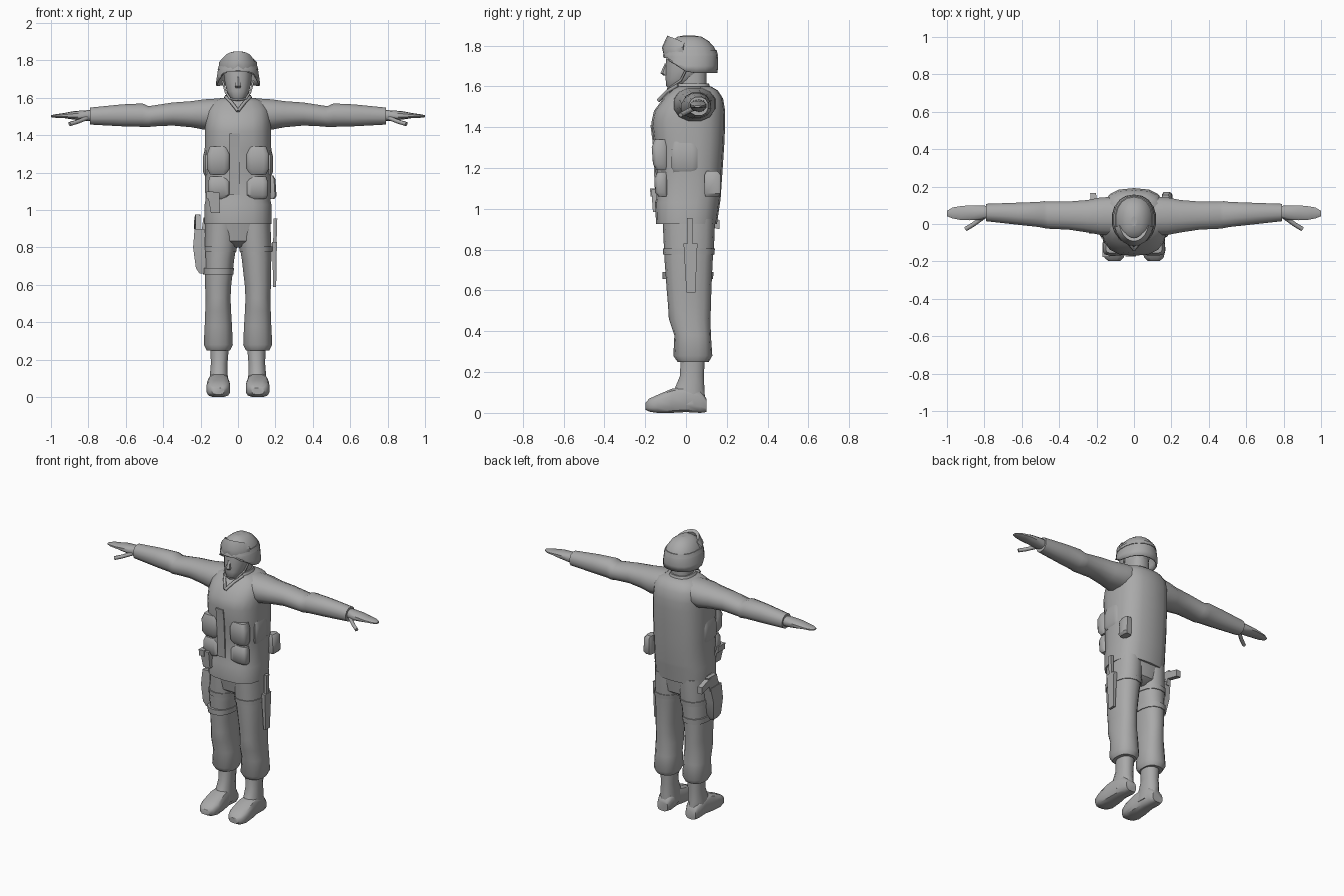
import bpy, bmesh, math

grey = bpy.data.materials.new("plain grey")
grey.diffuse_color = (0.4, 0.4, 0.4, 1)


def finish(ob, mirror=False, angle=40):
    bpy.ops.object.select_all(action='DESELECT')
    ob.select_set(True)
    bpy.context.view_layer.objects.active = ob
    ob.data.materials.append(grey)
    if ob.type == 'MESH':
        bpy.ops.object.shade_smooth_by_angle(angle=math.radians(angle))
    if mirror:
        ob.modifiers.new("mirror", 'MIRROR').use_clip = False
    return ob


def loft(name, axis, rings, n=14, p=2.5, mirror=False, caps=True, clamp=None):
    """Skin rounded rings (position, a0, a1, b0, b1) stacked along an axis."""
    bm = bmesh.new()
    angs = [2 * math.pi * (i + 0.5) / n for i in range(n)]
    f = lambda v: math.copysign(abs(v) ** (2 / p), v)
    m = f(math.cos(angs[0]))
    rows = []
    for t, a0, a1, b0, b1 in rings:
        row = []
        for g in angs:
            a = (a0 + a1) / 2 + (a1 - a0) / 2 * f(math.cos(g)) / m
            b = (b0 + b1) / 2 + (b1 - b0) / 2 * f(math.sin(g)) / m
            co = {'x': (t, a, b), 'y': (a, t, b), 'z': (a, b, t)}[axis]
            row.append(bm.verts.new(clamp(co) if clamp else co))
        rows.append(row)
    for r, s in zip(rows, rows[1:]):
        for i in range(n):
            j = (i + 1) % n
            bm.faces.new((r[i], r[j], s[j], s[i]))
    if caps:
        bm.faces.new(rows[0])
        bm.faces.new(rows[-1])
    bmesh.ops.recalc_face_normals(bm, faces=bm.faces)
    me = bpy.data.meshes.new(name)
    bm.to_mesh(me)
    bm.free()
    ob = bpy.data.objects.new(name, me)
    bpy.context.collection.objects.link(ob)
    return finish(ob, mirror)


def box(name, axis, rings, mirror=False):
    return loft(name, axis, rings, n=4, p=200, mirror=mirror)


def tube(name, pts, radius, mirror=False):
    cu = bpy.data.curves.new(name, 'CURVE')
    cu.dimensions = '3D'
    cu.bevel_depth = radius
    cu.bevel_resolution = 1
    cu.use_fill_caps = True
    sp = cu.splines.new('POLY')
    sp.points.add(len(pts) - 1)
    for q, c in zip(sp.points, pts):
        q.co = (*c, 1)
    ob = bpy.data.objects.new(name, cu)
    bpy.context.collection.objects.link(ob)
    return finish(ob, mirror)


# Jacket body with flared hem
loft("jacket", 'z', [
    (0.925, -.178, .178, -.145, .15), (1.03, -.178, .178, -.15, .165),
    (1.05, -.174, .174, -.143, .168), (1.20, -.178, .178, -.148, .178),
    (1.32, -.178, .178, -.155, .186), (1.42, -.176, .176, -.168, .19),
    (1.48, -.174, .174, -.155, .19), (1.54, -.168, .168, -.11, .18),
    (1.58, -.14, .14, -.07, .155), (1.60, -.09, .09, -.05, .12)], n=18, p=2.7)
loft("collar", 'z', [(1.57, -.09, .09, -.075, .125), (1.615, -.068, .068, -.05, .11)])
tube("lapel", [(0, -.135, 1.53), (.035, -.092, 1.575), (.065, -.04, 1.605)], .009, True)

# Vest pouches and front flap
loft("chest_pouch", 'z', [(1.19, .06, .15, -.145, -.09), (1.22, .045, .165, -.162, -.09),
     (1.30, .045, .165, -.168, -.09), (1.34, .06, .15, -.155, -.09)], n=12, p=4, mirror=True)
loft("belly_pouch", 'z', [(1.06, .06, .15, -.135, -.09), (1.08, .045, .16, -.152, -.09),
     (1.15, .045, .16, -.155, -.09), (1.18, .06, .15, -.14, -.09)], n=12, p=4, mirror=True)
loft("side_pouch", 'z', [(1.18, .14, .176, -.06, .05), (1.20, .14, .186, -.07, .06),
     (1.29, .14, .186, -.07, .06), (1.33, .14, .176, -.06, .05)], n=12, p=4, mirror=True)
box("front_flap", 'z', [(1.08, -.045, .01, -.152, -.1), (1.32, -.045, .01, -.163, -.1),
                        (1.41, -.045, .01, -.174, -.1)])

# Sleeves, cuffs and hands
loft("sleeve", 'x', [
    (.10, -.06, .145, 1.44, 1.597), (.18, -.058, .142, 1.43, 1.592),
    (.25, -.045, .128, 1.443, 1.582), (.35, -.03, .12, 1.452, 1.575),
    (.46, -.025, .12, 1.447, 1.558), (.48, -.022, .122, 1.443, 1.556),
    (.51, -.016, .118, 1.445, 1.57), (.62, -.004, .114, 1.448, 1.565),
    (.79, .015, .108, 1.457, 1.548)], n=12, p=2.2, mirror=True)
loft("hand", 'x', [
    (.77, .035, .095, 1.475, 1.535), (.82, .022, .1, 1.478, 1.532),
    (.88, .02, .1, 1.485, 1.528), (.93, .022, .095, 1.492, 1.518),
    (.97, .03, .088, 1.493, 1.513), (1.0, .042, .07, 1.497, 1.507)], n=10, mirror=True)
tube("thumb", [(.80, .04, 1.495), (.86, -.003, 1.472), (.90, -.027, 1.46)], .012, True)

# Head
loft("neck", 'z', [(1.55, -.062, .062, -.035, .1), (1.70, -.058, .058, -.03, .1)], n=12)
loft("face", 'z', [
    (1.588, -.026, .026, -.085, -.04), (1.603, -.042, .042, -.096, 0),
    (1.635, -.06, .06, -.098, .05), (1.68, -.07, .07, -.1, .1),
    (1.72, -.074, .074, -.096, .11), (1.78, -.074, .074, -.09, .11)], n=14, p=2.3)
loft("nose", 'z', [(1.653, -.012, .012, -.108, -.08), (1.664, -.016, .016, -.122, -.08),
                   (1.712, -.008, .008, -.102, -.08)], n=6, p=2)
tube("chin_strap", [(.082, .005, 1.69), (.066, -.025, 1.63), (.042, -.075, 1.595),
                    (0, -.088, 1.588)], .006, True)


# Helmet with a rim that rises over the face
def rim(co):
    low = 1.665 + .075 * min(1, max(0, -(co[1] - .01) / .1))
    return (co[0], co[1], max(co[2], low))


helmet = loft("helmet", 'z', [
    (1.66, -.118, .118, -.105, .152), (1.70, -.115, .115, -.107, .156),
    (1.745, -.108, .108, -.11, .154), (1.79, -.092, .092, -.095, .138),
    (1.822, -.07, .07, -.07, .11), (1.843, -.042, .042, -.04, .075),
    (1.849, -.015, .015, -.012, .04)], n=18, p=2.2, clamp=rim, caps=False)
bm = bmesh.new()
bm.from_mesh(helmet.data)
top = sorted(bm.verts, key=lambda v: v.co.z)[-18:]
bmesh.ops.contextual_create(bm, geom=top)
bm.to_mesh(helmet.data)
bm.free()
sol = helmet.modifiers.new("shell", 'SOLIDIFY')
sol.thickness = .01
sol.offset = -1
loft("goggle_strap", 'z', [(1.752, -.109, .109, -.111, .155),
                           (1.778, -.1, .1, -.104, .148)], n=18, p=2.2)

# Goggles: curved lens pushed up on the helmet front
bm = bmesh.new()
rows = []
for k in range(-5, 6):
    a = math.radians(k * 15)
    s, c = math.sin(a), math.cos(a)
    notch = .018 if k == 0 else 0
    hi = 1.785 + .063 * c ** .6
    prof = [(.104, .133, 1.752 + notch), (.106, .138, 1.79), (.08, .112, hi), (.066, .094, hi - .012),
            (.09, .11, 1.76 + notch)]
    rows.append([bm.verts.new((rx * s, .02 - ry * c, z)) for rx, ry, z in prof])
for r, q in zip(rows, rows[1:]):
    for i in range(5):
        bm.faces.new((r[i], r[(i + 1) % 5], q[(i + 1) % 5], q[i]))
bm.faces.new(rows[0])
bm.faces.new(rows[-1])
bmesh.ops.recalc_face_normals(bm, faces=bm.faces)
me = bpy.data.meshes.new("goggles")
bm.to_mesh(me)
bm.free()
goggles = bpy.data.objects.new("goggles", me)
bpy.context.collection.objects.link(goggles)
finish(goggles)

# Trousers and boots
loft("trouser_seat", 'z', [(.80, -.05, .05, -.05, .08), (.835, -.14, .14, -.095, .125),
                           (.95, -.172, .172, -.115, .14)], n=16, p=2.7)
loft("trouser_leg", 'z', [
    (.95, .005, .172, -.112, .14), (.82, .006, .178, -.106, .135),
    (.74, .02, .178, -.102, .128), (.60, .036, .176, -.092, .122),
    (.53, .04, .173, -.086, .12), (.46, .037, .175, -.082, .118),
    (.38, .032, .178, -.055, .12), (.28, .028, .183, -.06, .127),
    (.25, .042, .168, -.04, .11)], n=14, p=2.4, mirror=True)
loft("boot_shaft", 'z', [(.28, .048, .148, -.025, .092), (.18, .056, .145, -.03, .088),
                         (.12, .055, .15, -.055, .09), (.04, .052, .155, -.09, .095)],
     n=12, p=2.3, mirror=True)
loft("boot_foot", 'y', [(.1, .068, .142, .004, .07), (.07, .056, .152, 0, .11),
     (0, .056, .155, .004, .13), (-.07, .046, .164, 0, .118), (-.14, .042, .168, 0, .088),
     (-.18, .055, .158, .006, .07), (-.198, .075, .138, .015, .05)], n=12, p=3.2, mirror=True)

# Thigh straps
loft("upper_strap", 'z', [(.775, .010, .183, -.109, .136), (.805, .005, .184, -.111, .139)],
     n=14, p=2.4, mirror=True)
loft("lower_strap", 'z', [(.655, -.186, -.024, -.112, .13), (.69, -.188, -.022, -.113, .132)],
     n=14, p=2.4)

# Holster with pistol grip
box("holster", 'z', [(.66, -.205, -.17, -.045, .01), (.69, -.225, -.17, -.05, .03),
                     (.80, -.24, -.175, -.05, .05), (.90, -.232, -.18, -.045, .07)])
box("pistol_slide", 'z', [(.88, -.228, -.2, -.03, .07), (.975, -.228, -.202, 0, .09)])
box("pistol_grip", 'y', [(.05, -.23, -.2, .925, .975), (.165, -.234, -.202, .90, .945)])
box("holster_hanger", 'z', [(.88, -.195, -.17, -.02, .03), (.96, -.185, -.165, -.02, .03)])

# Knife, magazine pouch and rear pouch
box("knife_sheath", 'z', [(.59, .188, .204, .002, .046), (.83, .182, .208, -.012, .056)])
box("knife_handle", 'z', [(.82, .188, .206, .008, .032), (.955, .19, .21, .004, .032)])
box("magazine_pouch", 'z', [(.985, -.145, -.095, -.162, -.1), (1.095, -.165, -.1, -.17, -.1)])
box("magazine_pouch_lid", 'z', [(1.06, -.167, -.13, -.174, -.1), (1.1, -.169, -.13, -.176, -.1)])
loft("rear_pouch", 'z', [(1.06, .15, .195, .095, .16), (1.075, .15, .206, .09, .168),
     (1.165, .15, .2, .09, .17), (1.185, .15, .188, .1, .155)], n=8, p=5)
